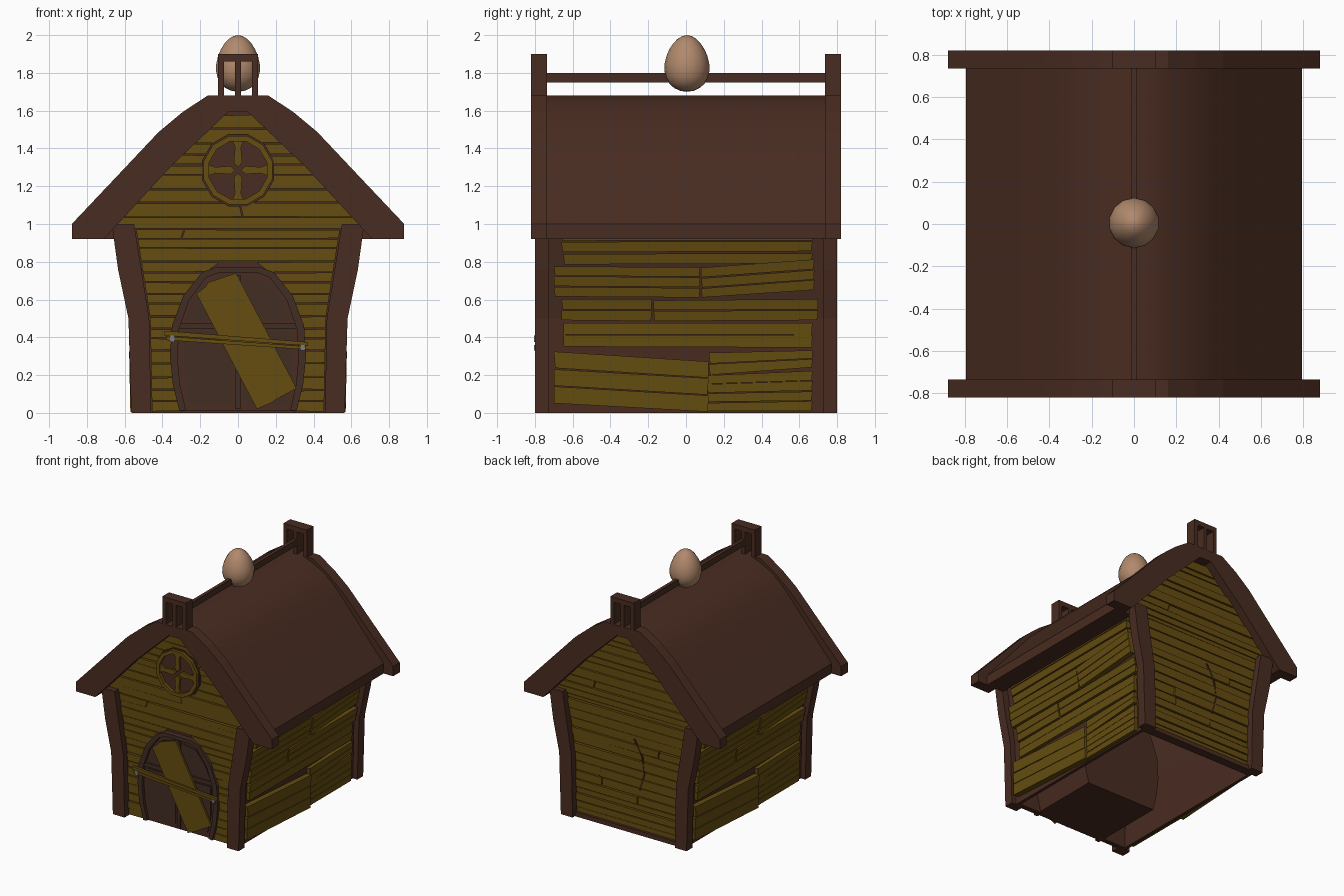
import bpy, bmesh, math, random

if "Cube" in bpy.data.objects:
    bpy.data.objects.remove(bpy.data.objects["Cube"])
random.seed(7)
R = random.uniform


def mat(name, c):
    m = bpy.data.materials.new(name)
    m.diffuse_color = (*c, 1)
    m.use_nodes = True
    m.node_tree.nodes["Principled BSDF"].inputs["Base Color"].default_value = m.diffuse_color
    return m


BROWN = mat("dark_wood", (0.066, 0.025, 0.015))
DOOR = mat("door_wood", (0.055, 0.026, 0.017))
OLIVE = mat("plank_wood", (0.13, 0.074, 0.005))
SHELL = mat("egg_shell", (0.44, 0.25, 0.15))
GREY = mat("nail_metal", (0.2, 0.2, 0.22))


def lerp(tab, z):
    for (a, u), (b, v) in zip(tab, tab[1:]):
        if z <= b:
            return u + (v - u) * (max(z, a) - a) / (b - a)
    return tab[-1][1]


def xs(z):  # outer face of the bent side walls
    return lerp([(0, .55), (.5, .56), (.97, .645)], z)


def front(p, d):
    return (p[0], d, p[1])


def side(p, d):
    return (xs(p[1]) + d, p[0], p[1])


def prisms(name, outlines, d0, d1, m, place=front):
    """One object made of outlines, each extruded from depth d0 to d1."""
    bm = bmesh.new()
    for o in outlines:
        a = [bm.verts.new(place(p, d0)) for p in o]
        b = [bm.verts.new(place(p, d1)) for p in o]
        bm.faces.new(a)
        bm.faces.new(b[::-1])
        n = len(o)
        for i in range(n):
            j = (i + 1) % n
            bm.faces.new((a[j], a[i], b[i], b[j]))
    bmesh.ops.recalc_face_normals(bm, faces=bm.faces)
    me = bpy.data.meshes.new(name)
    bm.to_mesh(me)
    bm.free()
    ob = bpy.data.objects.new(name, me)
    bpy.context.collection.objects.link(ob)
    me.materials.append(m)
    return ob


def rect(x0, x1, z0, z1):
    return [(x0, z0), (x1, z0), (x1, z1), (x0, z1)]


def flip(o):
    return [(-x, z) for x, z in reversed(o)]


def ring(outer, inner, closed=True):
    n = len(outer)
    return [[outer[i], outer[(i + 1) % n], inner[(i + 1) % n], inner[i]]
            for i in range(n if closed else n - 1)]


def turned(ob, name):  # copy rotated half a turn about z
    c = ob.copy()
    c.name = name
    c.rotation_euler.z = math.pi
    bpy.context.collection.objects.link(c)


# Roof: gable boards at both ends, narrower panel between
half = [(.16, 1.68), (.29, 1.595), (.42, 1.487), (.62, 1.275), (.88, 1.0), (.88, .92),
        (.71, .92), (.65, .985), (.35, 1.31), (.05, 1.595)]
roof = half + flip(half)
prisms("front_gable_board", [roof], -.82, -.735, BROWN)
prisms("back_gable_board", [roof], .735, .82, BROWN)
panel = [(.075, 1.68), (.15, 1.65)] + [(x * .903, z) for x, z in half[1:]]
p = prisms("roof_panel", [panel + flip(panel)], -.735, .735, BROWN)
bpy.context.view_layer.objects.active = p
p.select_set(True)
bpy.ops.object.shade_smooth_by_angle(angle=math.radians(35))

# Ridge frames, rail and egg
frame = [rect(-.105, -.075, 1.67, 1.9), rect(.075, .105, 1.67, 1.9),
         rect(-.015, .015, 1.67, 1.87), rect(-.075, .075, 1.86, 1.9)]
prisms("front_ridge_frame", frame, -.82, -.735, BROWN)
prisms("back_ridge_frame", frame, .735, .82, BROWN)
prisms("ridge_rail", [rect(-.014, .014, 1.75, 1.8)], -.76, .76, BROWN)
bm = bmesh.new()
bmesh.ops.create_uvsphere(bm, u_segments=14, v_segments=12, radius=1)
for v in bm.verts:
    k = .118 * (1 - .18 * v.co.z)
    v.co = (v.co.x * k, v.co.y * k + .005, 1.85 + .15 * v.co.z)
for f in bm.faces:
    f.smooth = True
me = bpy.data.meshes.new("egg")
bm.to_mesh(me)
bm.free()
me.materials.append(SHELL)
bpy.context.collection.objects.link(bpy.data.objects.new("egg", me))

# Corner posts
post = [(.46, 0), (.565, 0), (.58, .5), (.635, .76), (.668, 1.0), (.55, 1.0), (.47, .5)]
for n, s in (("front", -1), ("back", 1)):
    prisms(n + "_posts", [post, flip(post)], s * .8, s * .725, BROWN)

# Wall backing and sill
gable = [(.5, 0), (.52, .5), (.6, .98), (.65, 1.0), (.06, 1.61)]
prisms("back_wall_core", [gable + flip(gable)], .70, .73, BROWN)
half_core = gable + [(0, 1.61), (0, .74), (.18, .74), (.33, .5), (.30, 0)]
prisms("front_wall_core", [half_core, flip(half_core)], -.73, -.70, BROWN)
prisms("back_sill", [rect(-.47, .47, 0, .035)], .71, .77, BROWN)
for k in ([(-.73, 0), (.73, 0), (.73, .5), (-.73, .5)], [(-.73, .5), (.73, .5), (.73, 1.02), (-.73, 1.02)]):
    turned(prisms("right_wall_core", [k], -.05, -.025, BROWN, side), "left_wall_core")

# Front and back cladding
DW = [(0, .29), (.15, .33), (.3, .345), (.46, .335), (.62, .27), (.75, .16), (.77, .1)]


def wall_half(z):
    return lerp([(0, .455), (.5, .465), (.975, .54)], z) if z < .975 else \
        lerp([(.975, .67), (1.31, .37), (1.6, .065)], z)


def cladding(has_door):
    out, z = [], .008
    while z < 1.57:
        t = min(z + R(.045, .08), 1.6)
        if z < .975 < t + .03:
            t = .975
        w0, w1 = wall_half(z), wall_half(t - .008)
        if has_door and z < .745:
            d0, d1 = lerp(DW, z), lerp(DW, t)
            spans = [(-w0, -w1, -d0, -d1), (d0, d1, w0, w1)]
        else:
            c, k = R(-.6, .6) * w0, R(-.02, .02)
            spans = [(-w0, -w1, c, c + k), (c + .006, c + k + .006, w0, w1)]
            if R(0, 1) < .5 or w0 < .25:
                spans = [(-w0, -w1, w0, w1)]
        for a, b, c, e in spans:
            lo, hi = [R(0, .003) for _ in "ab"], [R(.002, .008) for _ in "ab"]
            out.append([(a, z + lo[0]), (c, z + lo[1]), (e, t - hi[0]), (b, t - hi[1])])
        z = max(t, z + .02)
    return out


fp, bp = cladding(True), cladding(False)
for nm, pl, s in (("front", fp, -1), ("back", bp, 1)):
    for i in range(3):
        prisms(nm + "_planks", pl[i::3], s * .72, s * (.75 + .004 * i), OLIVE)

# Curved crack in the back cladding
arc = [(-.06, .76), (-.13, .64), (-.15, .5), (-.11, .36)]
prisms("back_crack", ring(arc, [(x - .01, z) for x, z in arc], False), .745, .761, BROWN)

# Side cladding: (y0, y1, bottom and top at y0, bottom and top at y1, slats, stand-off)
boards = [(-.66, .67, .85, .97, .855, .97, 2, 0), (-.65, .67, .785, .845, .79, .85, 1, 0),
          (-.70, .075, .615, .78, .61, .775, 3, .008), (.08, .68, .61, .77, .65, .815, 3, .012),
          (-.66, -.18, .49, .605, .485, .605, 2, .004), (-.172, .70, .485, .6, .49, .605, 2, .006),
          (-.65, .67, .35, .48, .345, .48, 2, 0), (-.70, .12, .05, .33, .005, .275, 3, .018),
          (.12, .67, .2, .32, .24, .335, 2, .004), (.11, .67, .01, .2, .01, .225, 4, 0)]
for y0, y1, a0, a1, b0, b1, n, d in boards:
    slats = []
    for i in range(n):
        u, v = i / n, (i + 1) / n
        slats.append([(y0 + R(0, .008), a0 + (a1 - a0) * u + .001), (y1 - R(0, .008), b0 + (b1 - b0) * u + .001),
                      (y1, b0 + (b1 - b0) * v - R(.001, .006)), (y0, a0 + (a1 - a0) * v - R(.001, .006))])
    ob = prisms("right_planks", slats, -.03, .002 + d, OLIVE, side)
    turned(ob, "left_planks")

# Door: deep block, arched frame, rails and panels
arch = [(.31, .01), (.345, .15), (.36, .3), (.35, .46), (.29, .62), (.19, .745), (.12, .77)]
arch = arch + flip(arch)
inner = [(x * .89, z * .955 + .005) for x, z in arch]
prisms("door_block", [arch], -.75, -.15, BROWN)
prisms("door_frame", ring(arch, inner, False), -.775, -.74, DOOR)
prisms("door_rails", [rect(-.31, .31, .445, .475), rect(-.014, .014, .02, .73)], -.765, -.745, DOOR)
low = [(.03, .05), (.255, .05), (.285, .2), (.285, .43), (.03, .43)]
top = [(.03, .49), (.28, .49), (.235, .59), (.15, .695), (.03, .715)]
prisms("door_panels", [low, flip(low), top, flip(top)], -.757, -.745, DOOR)

# Boards nailed over the door
prisms("diagonal_board", [[(-.22, .63), (-.17, .67), (-.16, .69), (-.01, .74), (.31, .13), (.20, .07),
                           (.18, .055), (.10, .02)]], -.788, -.772, OLIVE)
prisms("cross_board", [[(-.39, .41), (.37, .355), (.37, .375), (-.39, .435)],
                       [(-.38, .385), (.36, .335), (.36, .352), (-.38, .406)]], -.8, -.78, OLIVE)
prisms("nails", [rect(-.36, -.335, .375, .41), rect(.33, .355, .33, .36)], -.806, -.775, GREY)


# Round window
def circ(r):
    return [(r * math.sin(i * math.tau / 12 + .26), 1.285 + r * math.cos(i * math.tau / 12 + .26)) for i in range(12)]


prisms("window_surround", [circ(.198)], -.765, -.73, BROWN)
prisms("window_rim", ring(circ(.188), circ(.158)), -.79, -.76, OLIVE)
spokes = []
for i in range(4):
    a = i * math.pi / 2
    pts = [(.015, 0), (.04, -.022), (.12, -.016), (.16, -.03), (.16, .03), (.12, .016), (.04, .022)]
    spokes.append([(x * math.cos(a) - y * math.sin(a), 1.285 + x * math.sin(a) + y * math.cos(a)) for x, y in pts])
prisms("window_spokes", spokes, -.782, -.762, OLIVE)
